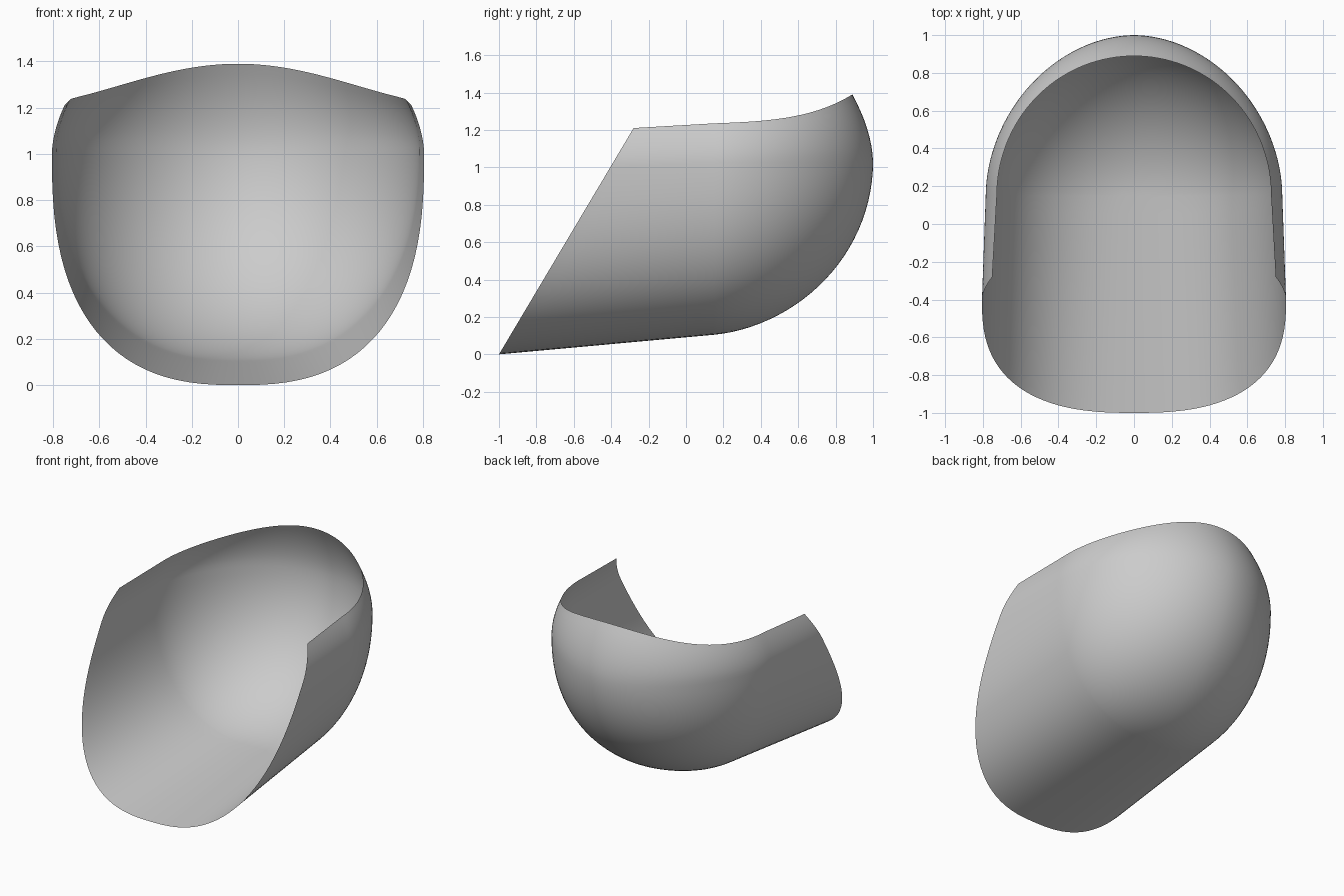
import bpy, bmesh
from math import sin, cos, pi

if "Cube" in bpy.data.objects:
    bpy.data.objects.remove(bpy.data.objects["Cube"])

Y0 = 0.15               # where the straight trough meets the rounded end
LOW, UP = 26, 8         # rows from keel to widest line, and from there to the rim
ROWS = LOW + UP


def section(row, n, keel, wide, rim, tuck):
    """Outward factor and height of one row of a rounded wall profile."""
    if row <= LOW:
        a = pi / 2 * row / LOW
        out = sin(a) ** (2 / n)
        return out, keel + (wide - keel) * (1 - max(cos(a), 0.0) ** (2 / n))
    t = (row - LOW) / UP
    return 1 - tuck * t ** 1.8, wide + (rim - wide) * t


def trough_point(row, f, side):
    """Straight part: f = 0 at the slanted front edge, 1 at the rounded end."""
    o1, z1 = section(row, 2.58, 0.0, 1.0, 1.21, 0.068)
    o2, z2 = section(row, 2.35, 0.105, 1.025, 1.235, 0.075)
    x1, y1 = 0.805 * o1, -1 + 0.595 * z1
    x2 = 0.785 * o2
    return side * (x1 + (x2 - x1) * f), y1 + (Y0 - y1) * f, z1 + (z2 - z1) * f


def end_point(row, ang):
    """Rounded end: oval in plan, with the rim rising to the back."""
    b = max(sin(ang), 0.0)
    n = 2.35 + (1.93 - 2.35) * b
    tuck = 0.075 + 0.055 * b * b
    rim = 1.235 + 0.03 * b + 0.125 * b ** 3
    o, z = section(row, n, 0.105, 1.025, rim, tuck)
    m = 1.9 + 0.1 * max(row - LOW, 0) / UP      # plan roundness
    c = cos(ang)
    x = 0.785 * o * abs(c) ** (2 / m) * (1 if c > 0 else -1)
    y = 0.85 * o * b ** (2 / m)
    if row < LOW:
        z += 0.09 * y * (1 - o)
    return x, Y0 + y, z


def add_sheet(bm, columns):
    grid = [[bm.verts.new(p) for p in col] for col in columns]
    for c, d in zip(grid, grid[1:]):
        for i in range(ROWS):
            bm.faces.new((c[i], d[i], d[i + 1], c[i + 1]))


bm = bmesh.new()
rows = range(ROWS + 1)
STEPS, ARC = 12, 64
# straight walls and floor, right then left
for side in (1, -1):
    add_sheet(bm, [[trough_point(r, k / STEPS, side) for r in rows]
                   for k in range(STEPS + 1)][::side])
# rounded closed end
add_sheet(bm, [[end_point(r, pi * k / ARC) for r in rows] for k in range(ARC + 1)])
bmesh.ops.remove_doubles(bm, verts=bm.verts, dist=0.0005)
bmesh.ops.recalc_face_normals(bm, faces=bm.faces)
# turn the outside of the shell outward
bm.faces.ensure_lookup_table()
back = max(bm.faces, key=lambda f: f.calc_center_median().y)
if back.normal.y < 0:
    bmesh.ops.reverse_faces(bm, faces=bm.faces)

mesh = bpy.data.meshes.new("open_shell")
bm.to_mesh(mesh)
bm.free()
shell = bpy.data.objects.new("open_shell", mesh)
bpy.context.collection.objects.link(shell)

grey = bpy.data.materials.new("light_grey")
grey.diffuse_color = (0.6, 0.6, 0.6, 1)
grey.use_nodes = True
grey.node_tree.nodes["Principled BSDF"].inputs["Base Color"].default_value = grey.diffuse_color
mesh.materials.append(grey)

bpy.context.view_layer.objects.active = shell
shell.select_set(True)
bpy.ops.object.shade_smooth_by_angle(angle=pi / 4)
